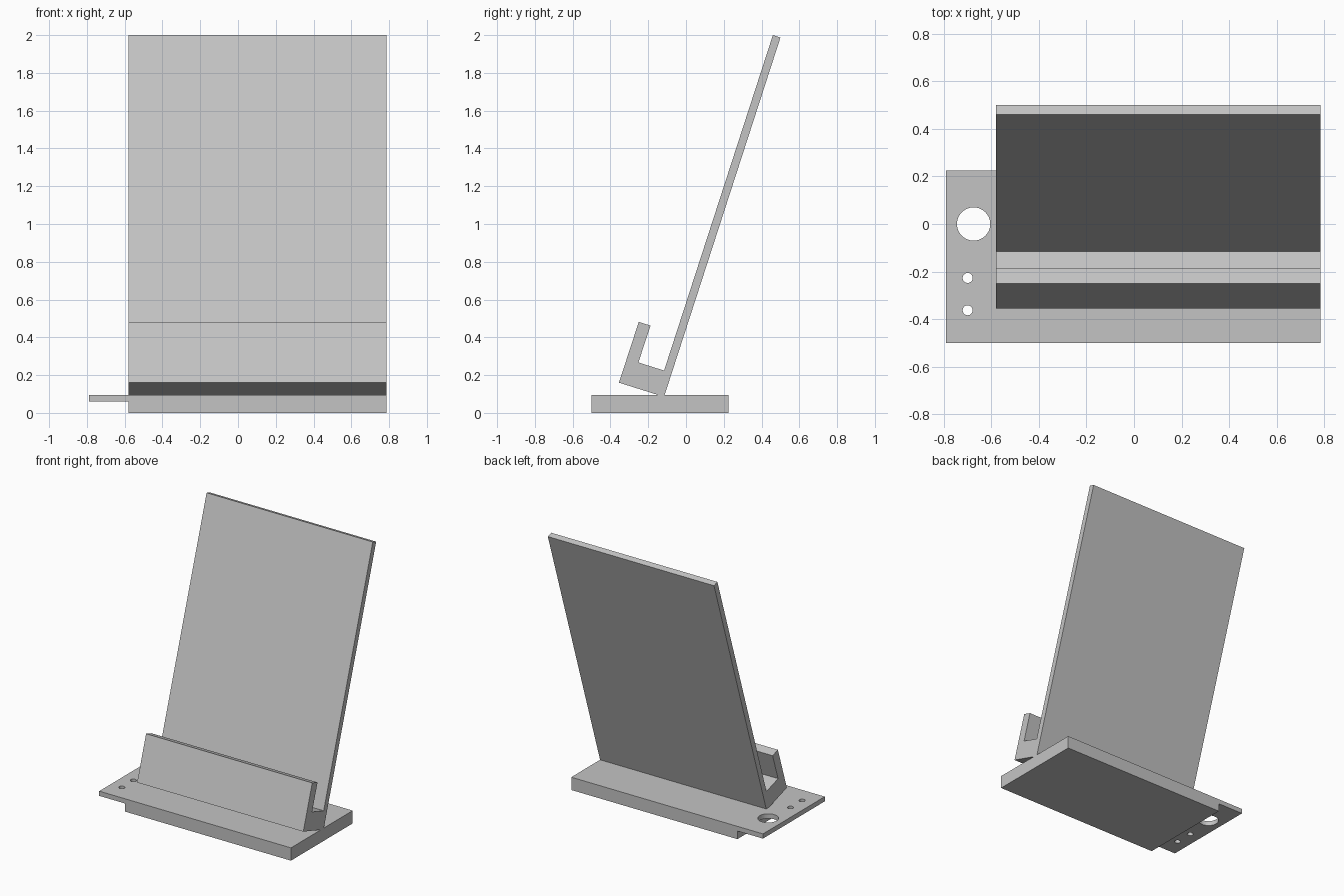
import bpy
import bmesh
from mathutils import Vector

cube = bpy.data.objects.get("Cube")
if cube:
    bpy.data.objects.remove(cube)

grey = bpy.data.materials.new("plain grey")
grey.use_nodes = True
colour = (0.55, 0.55, 0.55, 1)
grey.diffuse_color = colour
grey.node_tree.nodes["Principled BSDF"].inputs["Base Color"].default_value = colour


def extrude_profile(name, points, sweep):
    """Make a solid by sweeping a closed flat outline along a vector."""
    bm = bmesh.new()
    face = bm.faces.new([bm.verts.new(p) for p in points])
    result = bmesh.ops.extrude_face_region(bm, geom=[face])
    moved = [g for g in result["geom"] if isinstance(g, bmesh.types.BMVert)]
    bmesh.ops.translate(bm, verts=moved, vec=Vector(sweep))
    bmesh.ops.recalc_face_normals(bm, faces=bm.faces)
    mesh = bpy.data.meshes.new(name)
    bm.to_mesh(mesh)
    bm.free()
    mesh.materials.append(grey)
    obj = bpy.data.objects.new(name, mesh)
    bpy.context.collection.objects.link(obj)
    return obj


LEFT, RIGHT, TAB_END = 0.785, -0.58, -0.79
FRONT, BACK = -0.5, 0.225
TOP, TAB_BOTTOM = 0.095, 0.06

# Base block with the thin side tab
base_outline = [(RIGHT, 0), (LEFT, 0), (LEFT, TOP), (TAB_END, TOP),
                (TAB_END, TAB_BOTTOM), (RIGHT, TAB_BOTTOM)]
base = extrude_profile("base", [(x, FRONT, z) for x, z in base_outline],
                       (0, BACK - FRONT, 0))

# Cable hole and two screw holes through the tab
for name, x, y, radius in (("cable_hole", -0.675, 0, 0.07),
                           ("back_screw_hole", -0.7, -0.227, 0.021),
                           ("front_screw_hole", -0.7, -0.363, 0.021)):
    bpy.ops.mesh.primitive_cylinder_add(vertices=48, radius=radius, depth=0.2,
                                        location=(x, y, TOP))
    cutter = bpy.context.object
    cutter.name = name + "_cutter"
    cutter.data.materials.append(grey)
    cut = base.modifiers.new(name, "BOOLEAN")
    cut.operation = "DIFFERENCE"
    cut.solver = "EXACT"
    cut.object = cutter
    bpy.context.view_layer.objects.active = base
    bpy.ops.object.modifier_apply(modifier=name)
    bpy.data.objects.remove(cutter)

# Leaning back panel, ledge and front lip as one cradle
cradle_outline = [(-0.148, 0.095), (-0.113, 0.095), (0.5, 1.987), (0.46, 2.0),
                  (-0.116, 0.224), (-0.252, 0.267), (-0.188, 0.462),
                  (-0.25, 0.482), (-0.355, 0.16)]
extrude_profile("leaning_cradle", [(RIGHT, y, z) for y, z in cradle_outline],
                (LEFT - RIGHT, 0, 0))
